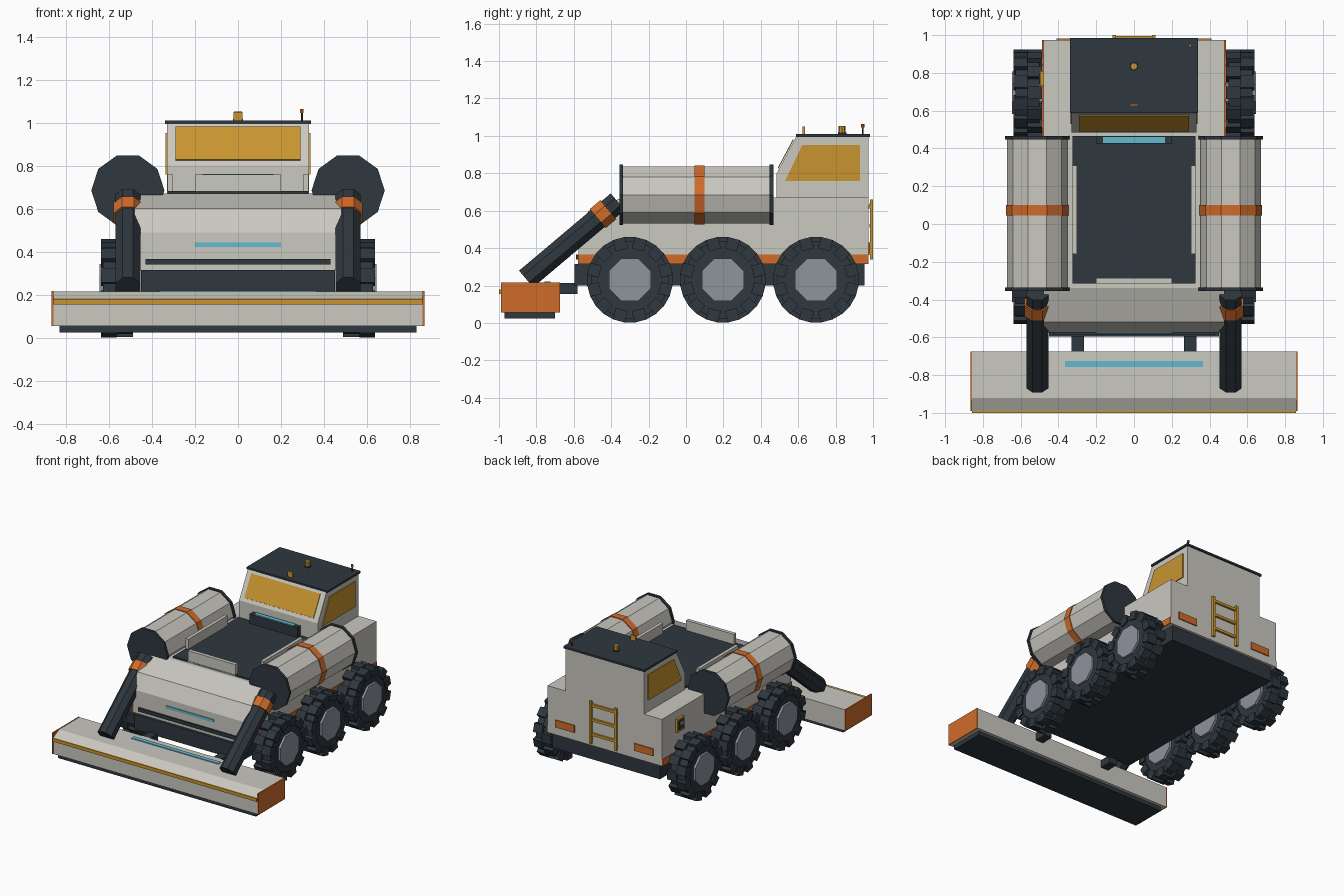
import bpy, bmesh, math
from mathutils import Vector, Matrix

if "Cube" in bpy.data.objects:
    bpy.data.objects.remove(bpy.data.objects["Cube"])


def mat(name, r, g, b):
    m = bpy.data.materials.new(name)
    lin = [((c / 255 + 0.055) / 1.055) ** 2.4 for c in (r, g, b)]
    m.diffuse_color = (*lin, 1)
    m.use_nodes = True
    m.node_tree.nodes["Principled BSDF"].inputs["Base Color"].default_value = m.diffuse_color
    return m


GREY = mat("warm_grey", 202, 200, 192)
DARK = mat("dark_slate", 46, 55, 62)
ORANGE = mat("orange", 208, 108, 43)
AMBER = mat("amber", 200, 149, 48)
CYAN = mat("cyan", 98, 186, 208)
HUB = mat("hub_grey", 143, 147, 156)


def finish(name, bm, material):
    bmesh.ops.recalc_face_normals(bm, faces=bm.faces)
    me = bpy.data.meshes.new(name)
    bm.to_mesh(me)
    bm.free()
    me.materials.append(material)
    ob = bpy.data.objects.new(name, me)
    bpy.context.collection.objects.link(ob)
    return ob


def add_box(bm, x, y, z, matrix=Matrix()):
    c = Vector([(a[0] + a[1]) / 2 for a in (x, y, z)])
    s = [abs(a[1] - a[0]) for a in (x, y, z)]
    bmesh.ops.create_cube(bm, size=1, matrix=matrix @ Matrix.Translation(c) @ Matrix.Diagonal((*s, 1)))


def box(name, x, y, z, material):
    bm = bmesh.new()
    add_box(bm, x, y, z)
    return finish(name, bm, material)


def prism(name, profile, x0, x1, material):
    """Extrude a (y, z) profile along x."""
    bm = bmesh.new()
    f = bm.faces.new([bm.verts.new((x0, y, z)) for y, z in profile])
    r = bmesh.ops.extrude_face_region(bm, geom=[f])
    bmesh.ops.translate(bm, vec=(x1 - x0, 0, 0),
                        verts=[v for v in r["geom"] if isinstance(v, bmesh.types.BMVert)])
    return finish(name, bm, material)


def tube(name, a, b, radius, sides, material, spin=0.0):
    """Faceted cylinder from a to b."""
    a, b = Vector(a), Vector(b)
    d = b - a
    bm = bmesh.new()
    m = Matrix.Translation((a + b) / 2) @ d.to_track_quat("Z", "Y").to_matrix().to_4x4() @ Matrix.Rotation(spin, 4, "Z")
    bmesh.ops.create_cone(bm, cap_ends=True, segments=sides, radius1=radius, radius2=radius,
                          depth=d.length, matrix=m)
    return finish(name, bm, material)


# Hull and chassis
box("chassis", (-.45, .45), (-.595, .955), (.20, .316), DARK)
prism("hull", [(-.575, .315), (-.575, .49), (-.52, .60), (-.34, .67), (.975, .67), (.975, .315)],
      -.48, .48, GREY)
box("front_grille_bar", (-.43, .43), (-.587, -.57), (.34, .367), DARK)
box("front_light_strip", (-.2, .2), (-.581, -.57), (.422, .442), CYAN)

# Cargo deck with low walls
box("deck", (-.325, .325), (-.315, .465), (.66, .682), DARK)
box("deck_front_wall", (-.2, .2), (-.315, -.287), (.67, .758), GREY)
box("deck_light_housing", (-.2, .2), (.425, .465), (.67, .755), DARK)
box("deck_light", (-.165, .165), (.428, .46), (.754, .761), CYAN)

# Cab
prism("cab", [(.485, .66), (.485, .80), (.59, .998), (.975, .998), (.975, .66)], -.33, .33, GREY)
box("cab_roof", (-.34, .34), (.588, .985), (.995, 1.01), DARK)
prism("windscreen", [(.494, .825), (.490, .828), (.572, .982), (.576, .979)], -.29, .29, AMBER)

# Roof equipment
tube("beacon_base", (0, .835, 1.005), (0, .835, 1.018), .023, 8, DARK)
tube("beacon", (0, .835, 1.015), (0, .835, 1.052), .019, 8, AMBER)
box("roof_marker", (-.02, .02), (.624, .636), (1.005, 1.05), AMBER)
tube("antenna", (.297, .945, 1.0), (.297, .945, 1.05), .005, 6, DARK)
tube("antenna_tip", (.297, .945, 1.046), (.297, .945, 1.063), .009, 6, ORANGE)

# Rear ladder
bm = bmesh.new()
for s in (-1, 1):
    add_box(bm, (s * .095, s * .115), (.983, 1.0), (.34, .66))
for z in (.41, .52, .63):
    add_box(bm, (-.1, .1), (.981, .996), (z - .01, z + .01))
for s in (-1, 1):
    for z in (.37, .62):
        add_box(bm, (s * .098, s * .112), (.97, .99), (z - .008, z + .008))
finish("rear_ladder", bm, AMBER)

# Control panel on the left flank
box("panel_frame", (-.497, -.478), (.73, .81), (.51, .61), AMBER)
box("panel_face", (-.502, -.495), (.742, .798), (.525, .595), DARK)
box("panel_screen", (-.505, -.5), (.752, .788), (.56, .585), HUB)


def wheel(side, tag, cy):
    cz, rim = .231, .208
    tube("tyre_" + tag, (side * .5, cy, cz), (side * .628, cy, cz), rim, 24, DARK, math.pi / 24)
    # Two staggered rows of tread blocks
    bm = bmesh.new()
    n = 12
    for row, (x0, x1) in enumerate(((.488, .565), (.565, .638))):
        for i in range(n):
            a = 2 * math.pi * (i + row / 2) / n
            m = Matrix.Translation((0, cy, cz)) @ Matrix.Rotation(a, 4, "X")
            add_box(bm, (side * x0, side * x1), (-.033, .033), (.165, .228), m)
    finish("tread_" + tag, bm, DARK)
    tube("hub_" + tag, (side * .48, cy, cz), (side * .645, cy, cz), .122, 8, HUB, math.pi / 8)


for side, label in ((-1, "left"), (1, "right")):
    # Flank stripe, deck wall, cab window, rear lamp
    box("flank_stripe_" + label, (side * .475, side * .487), (-.577, .973), (.315, .365), ORANGE)
    box("deck_side_wall_" + label, (side * .303, side * .328), (-.16, .31), (.67, .758), GREY)
    prism("side_window_" + label, [(.53, .76), (.622, .952), (.93, .952), (.93, .76)],
          side * .328, side * .337, AMBER)
    box("rear_lamp_" + label, (side * .25, side * .41), (.97, .983), (.375, .43), ORANGE)

    # Side tank, vertex-up decagon with end caps and strap
    def ring(name, y0, y1, r, material):
        tube(name + label, (side * .512, y0, .685), (side * .512, y1, .685), r, 10, material, math.pi / 2)
    ring("tank_", -.345, .455, .16, GREY)
    ring("tank_front_cap_", -.356, -.336, .17, DARK)
    ring("tank_rear_cap_", .447, .467, .17, DARK)
    ring("tank_strap_", .045, .1, .166, ORANGE)

    # Lift arm with collar
    low, high = Vector((side * .512, -.855, .235)), Vector((side * .512, -.365, .648))
    d = (high - low).normalized()
    tube("lift_arm_" + label, low, high, .063, 8, DARK, math.pi / 8)
    c = low.lerp(high, .84)
    tube("arm_collar_" + label, c - d * .037, c + d * .037, .072, 8, ORANGE, math.pi / 8)

    # Header bracket and end plate
    box("header_bracket_" + label, (side * .265, side * .33), (-.685, -.58), (.155, .214), DARK)
    box("header_end_" + label, (side * .858, side * .866), (-.99, -.675), (.055, .217), ORANGE)

    for i, cy in enumerate((-.30, .197, .695)):
        wheel(side, f"{label}_{i + 1}", cy)

# Front header
prism("header", [(-.987, .055), (-.987, .18), (-.92, .215), (-.675, .215), (-.675, .055)],
      -.86, .86, GREY)
box("header_stripe", (-.857, .857), (-1.0, -.985), (.155, .18), AMBER)
box("header_skid", (-.83, .83), (-.97, -.70), (.025, .057), DARK)
box("header_light_strip", (-.365, .365), (-.757, -.725), (.213, .221), CYAN)
